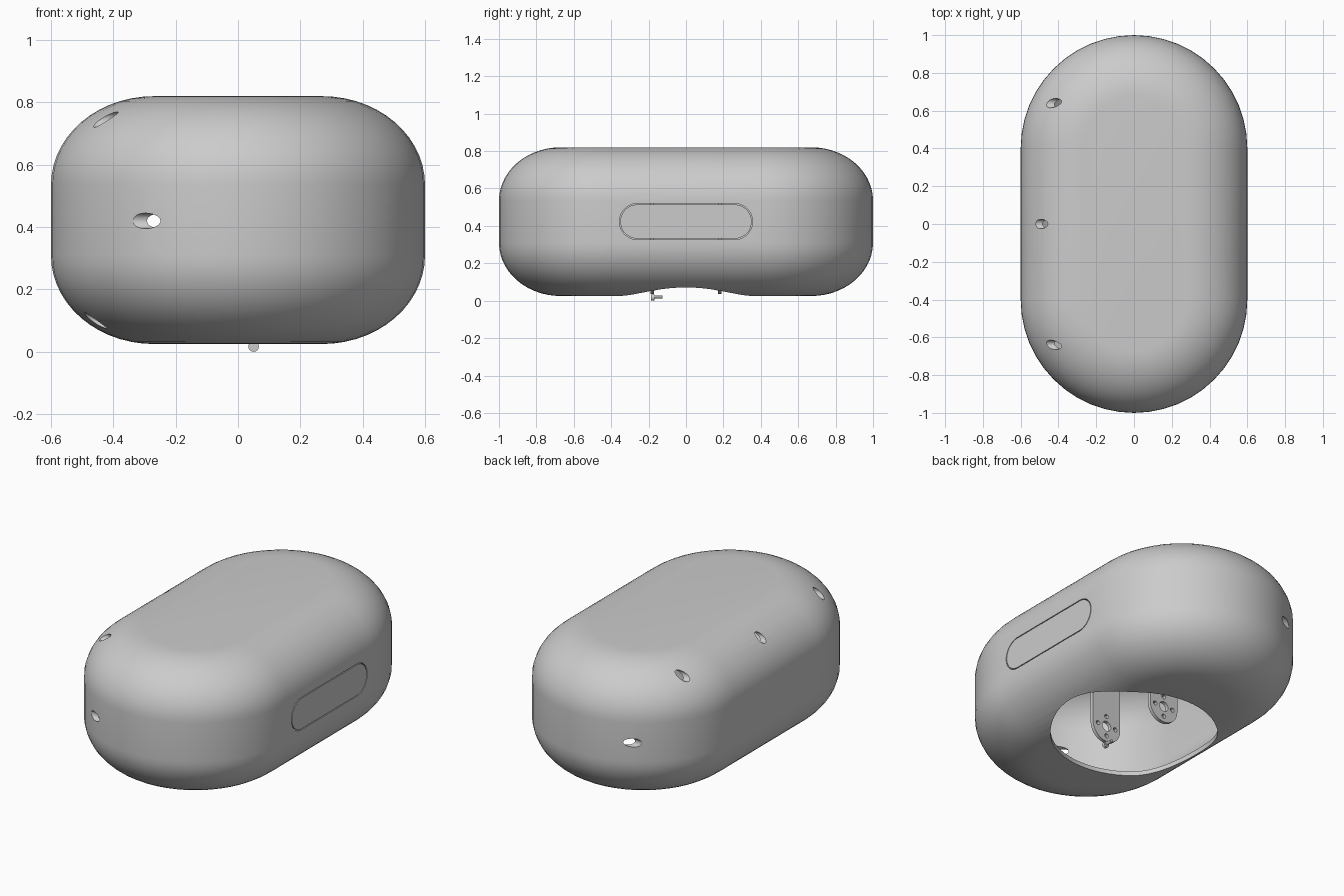
import bpy, bmesh
from math import sin, cos, pi, radians
from mathutils import Matrix, Vector

if "Cube" in bpy.data.objects:
    bpy.data.objects.remove(bpy.data.objects["Cube"])

grey = bpy.data.materials.new("plain_grey")
grey.use_nodes = True
grey.diffuse_color = (0.6, 0.6, 0.6, 1)
grey.node_tree.nodes["Principled BSDF"].inputs["Base Color"].default_value = (0.6, 0.6, 0.6, 1)


def finish(bm, name):
    bmesh.ops.recalc_face_normals(bm, faces=bm.faces)
    mesh = bpy.data.meshes.new(name)
    bm.to_mesh(mesh)
    bm.free()
    mesh.materials.append(grey)
    ob = bpy.data.objects.new(name, mesh)
    bpy.context.collection.objects.link(ob)
    return ob


def activate(ob):
    bpy.ops.object.select_all(action='DESELECT')
    ob.select_set(True)
    bpy.context.view_layer.objects.active = ob


def smooth(ob, angle=30):
    activate(ob)
    bpy.ops.object.shade_smooth_by_angle(angle=radians(angle))


def cut(ob, cutter):
    mod = ob.modifiers.new("cut", 'BOOLEAN')
    mod.operation, mod.solver, mod.object = 'DIFFERENCE', 'EXACT', cutter
    activate(ob)
    bpy.ops.object.modifier_apply(modifier=mod.name)
    bpy.data.objects.remove(cutter)


def rod(name, radius, length, centre, axis, segments=24):
    bm = bmesh.new()
    turn = Vector((0, 0, 1)).rotation_difference(Vector(axis)).to_matrix().to_4x4()
    bmesh.ops.create_cone(bm, cap_ends=True, segments=segments, radius1=radius, radius2=radius,
                          depth=length, matrix=Matrix.Translation(centre) @ turn)
    return finish(bm, name)


def stadium(radius, half, n=24):
    """Outline of a slot: two half circles set apart along the second axis."""
    right = [(radius * cos(pi * i / n), half + radius * sin(pi * i / n)) for i in range(n + 1)]
    return right + [(-a, -b) for a, b in right]


def slab(name, outline, x0, x1):
    """Extrude an outline given as (z, y) pairs along x."""
    bm = bmesh.new()
    face = bm.faces.new([bm.verts.new((x0, b, a)) for a, b in outline])
    out = bmesh.ops.extrude_face_region(bm, geom=[face])
    bmesh.ops.translate(bm, vec=(x1 - x0, 0, 0),
                        verts=[v for v in out["geom"] if isinstance(v, bmesh.types.BMVert)])
    return finish(bm, name)


# Shell: rounded slot-shaped body lofted through stacked outlines
STEPS, FILLET = 14, 0.33
levels = [(FILLET * (1 - sin(t)), 0.31 - 0.285 * cos(t))
          for t in (pi / 2 * i / STEPS for i in range(STEPS + 1))]
levels += [(inset, 0.845 - z) for inset, z in reversed(levels)]
bm = bmesh.new()
rings = [[bm.verts.new((x, y, z)) for x, y in stadium(0.6 - inset, 0.4)] for inset, z in levels]
for low, high in zip(rings, rings[1:]):
    for i in range(len(low)):
        j = (i + 1) % len(low)
        bm.faces.new((low[i], low[j], high[j], high[i]))
bm.faces.new(rings[0])
bm.faces.new(rings[-1])
shell = finish(bm, "shell")
solid = shell.modifiers.new("wall", 'SOLIDIFY')
solid.thickness, solid.offset = 0.025, -1
activate(shell)
bpy.ops.object.modifier_apply(modifier=solid.name)

# Round opening underneath
cut(shell, rod("opening_cutter", 0.45, 0.4, (0, 0, 0.05), (0, 0, 1), 64))

# Small sensor holes, all bored along x
for y, z in [(0.64, 0.745), (-0.64, 0.745), (0, 0.745), (0.92, 0.42), (-0.92, 0.42), (-0.57, 0.1)]:
    cut(shell, rod("hole_cutter", 0.025, 0.6, (-0.45, y, z), (1, 0, 0)))

# Side panel set in a slot with a fine gap around it
def side_slot(radius):
    return [(a + 0.423, b) for a, b in stadium(radius, 0.26)]

cut(shell, slab("slot_cutter", side_slot(0.096), 0.5, 0.7))
smooth(shell)
smooth(slab("side_panel", side_slot(0.091), 0.575, 0.6))

# Hanging motor brackets with a bolt circle, one turned half round from the other
for name, s in (("front_bracket", 1), ("rear_bracket", -1)):
    centre = Vector((0.05 * s, -0.18 * s, 0.13))
    bm = bmesh.new()
    n = 20
    outline = [(-0.095 * cos(pi * i / n), -0.095 * sin(pi * i / n)) for i in range(n + 1)]
    outline += [(0.095, 0.668), (-0.095, 0.668)]
    face = bm.faces.new([bm.verts.new((centre.x + a, centre.y - 0.01, centre.z + b)) for a, b in outline])
    out = bmesh.ops.extrude_face_region(bm, geom=[face])
    bmesh.ops.translate(bm, vec=(0, 0.02, 0),
                        verts=[v for v in out["geom"] if isinstance(v, bmesh.types.BMVert)])
    bracket = finish(bm, name)
    cut(bracket, rod("hub_cutter", 0.03, 0.1, centre, (0, 1, 0)))
    for k in range(4):
        a = pi / 2 * k
        offset = Vector((0.06 * cos(a), 0, 0.06 * sin(a)))
        cut(bracket, rod("bolt_cutter", 0.013, 0.1, centre + offset, (0, 1, 0), 12))
    smooth(bracket)

# Loose screw below the front bracket
smooth(rod("screw_head", 0.017, 0.018, (0.05, -0.178, 0.017), (0, 1, 0), 16))
smooth(rod("screw_shank", 0.009, 0.045, (0.05, -0.149, 0.02), (0, 1, 0), 12))
